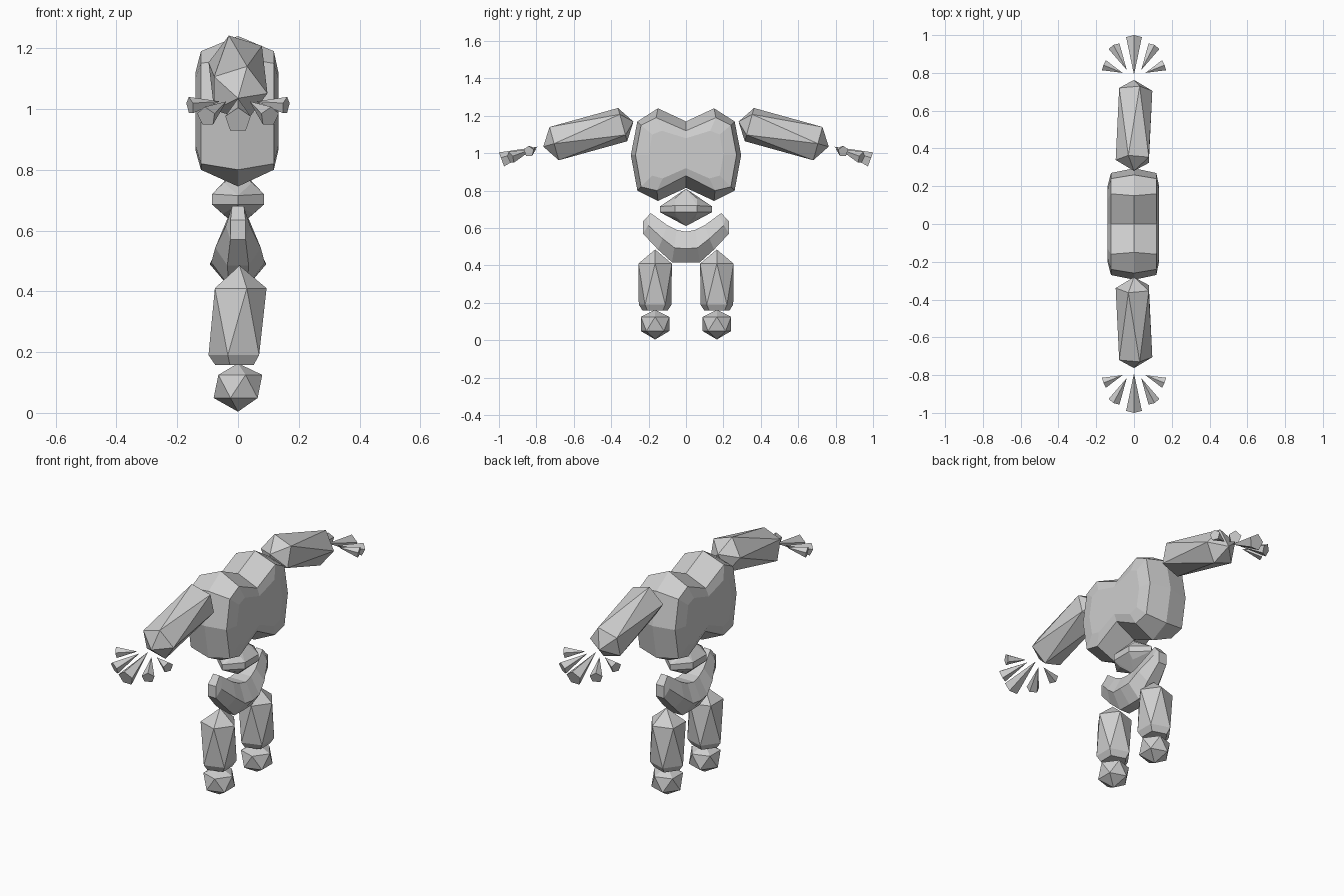
import bpy, bmesh, math
from mathutils import Vector, Matrix

cube = bpy.data.objects.get("Cube")
if cube:
    bpy.data.objects.remove(cube, do_unlink=True)

grey = bpy.data.materials.new("stone grey")
grey.use_nodes = True
COLOUR = (0.62, 0.62, 0.62, 1)
grey.diffuse_color = COLOUR
grey.node_tree.nodes["Principled BSDF"].inputs["Base Color"].default_value = COLOUR


def finish(name, bm):
    bmesh.ops.recalc_face_normals(bm, faces=bm.faces)
    mesh = bpy.data.meshes.new(name)
    bm.to_mesh(mesh)
    bm.free()
    mesh.materials.append(grey)
    obj = bpy.data.objects.new(name, mesh)
    bpy.context.collection.objects.link(obj)
    return obj


def hull(name, points):
    """Faceted convex block around a few points."""
    bm = bmesh.new()
    for p in points:
        bm.verts.new(p)
    bmesh.ops.convex_hull(bm, input=bm.verts)
    bmesh.ops.dissolve_limit(bm, angle_limit=0.01, verts=bm.verts, edges=bm.edges)
    return finish(name, bm)


def loft(name, loops):
    """Skin a row of matching closed loops and cap both ends."""
    bm = bmesh.new()
    rows = [[bm.verts.new(p) for p in loop] for loop in loops]
    n = len(rows[0])
    for a, b in zip(rows, rows[1:]):
        for i in range(n):
            j = (i + 1) % n
            bm.faces.new((a[i], a[j], b[j], b[i]))
    bm.faces.new(rows[0])
    bm.faces.new(rows[-1])
    return finish(name, bm)


def pentagon(radius, z, phase):
    return [Vector((radius * math.cos(math.radians(phase + 72 * i)),
                    radius * math.sin(math.radians(phase + 72 * i)), z)) for i in range(5)]


# Chest: notched outline, widest along the middle, narrowing to each flat side
def chest_loop(x, half):
    ys = half + [(-y, z) for y, z in reversed(half[1:-1])]
    return [(x, y, z) for y, z in ys]


middle = [(0, 1.17), (.15, 1.24), (.26, 1.17), (.295, .99), (.26, .80), (.15, .745), (0, .815)]
edge = [(0, 1.12), (.16, 1.19), (.24, 1.15), (.27, .99), (.24, .82), (.155, .80), (0, .88)]
panel = [(0, 1.08), (.13, 1.12), (.18, 1.10), (.20, .99), (.18, .88), (.125, .865), (0, .92)]
loft("chest", [chest_loop(x, half) for x, half in
               [(-.14, panel), (-.122, edge), (0, middle), (.118, edge), (.133, panel)]])

# Abdomen: faceted lens
pts = [(0, 0, .81), (0, 0, .61)]
for sy in (-1, 1):
    pts += [(0, sy * .14, .715), (0, sy * .14, .685)]
    for sx in (-1, 1):
        pts += [(sx * .085, sy * .06, .72), (sx * .085, sy * .06, .685),
                (sx * .045, sy * .06, .757), (sx * .05, sy * .05, .655)]
hull("abdomen", pts)


# Pelvis: crescent, thick in the middle and slim at the raised tips
def pelvis_loop(s, y_top, z_top, y_low, z_low, w_top, w_mid, w_low):
    y_mid, z_mid = (y_top + y_low) / 2, z_top * .45 + z_low * .55
    return [(-w_top, s * y_top, z_top), (-w_mid, s * y_mid, z_mid), (-w_low, s * y_low, z_low),
            (w_low, s * y_low, z_low), (w_mid, s * y_mid, z_mid), (w_top, s * y_top, z_top)]


sections = [(.19, .68, .23, .635, .02, .022, .025),
            (.175, .67, .23, .57, .022, .04, .025),
            (.10, .615, .15, .485, .04, .075, .035),
            (.05, .59, .075, .417, .045, .088, .03)]
centre = (0, .58, 0, .415, .05, .093, .03)
loft("pelvis", [pelvis_loop(-1, *s) for s in sections] + [pelvis_loop(1, *centre)]
     + [pelvis_loop(1, *s) for s in reversed(sections)])

for side, s in (("right", -1), ("left", 1)):
    # "right" and "left" limbs lie along -y and +y
    hip = Vector((0, s * .165, 0))

    # Leg: long five-sided block, pointed on top
    leg = ([Vector((.005, 0, .485))] + pentagon(.094, .41, 0)
           + pentagon(.092, .19, 36) + pentagon(.07, .158, 36))
    leg = [p - Vector((.005 if p.z < .3 else 0, 0, 0)) for p in leg]
    hull("leg_" + side, [p + hip for p in leg])

    # Foot: twenty-sided ball
    foot = ([Vector((0, 0, .163)), Vector((0, 0, .004))]
            + pentagon(.08, .125, 0) + pentagon(.08, .049, 36))
    hull("foot_" + side, [p + hip for p in foot])

    # Arm: the same block laid outward, sloping down
    arm = ([Vector((0, 0, -.25)), Vector((0, 0, .25))]
           + pentagon(.097, -.19, 36) + pentagon(.097, .19, 0))
    turn = Matrix.Rotation(-s * math.radians(105.5), 3, 'X')
    hull("arm_" + side, [turn @ p + Vector((0, s * .522, 1.102)) for p in arm])

    # Fingers: five-sided spikes fanned out from the wrist
    fan = [(0, .79, 1.035, 0, .985, .963, .044),
           (.038, .815, 1.025, .104, .938, .975, .034),
           (.06, .80, 1.025, .158, .84, 1.01, .03)]
    fan += [(-f[0], f[1], f[2], -f[3]) + f[4:] for f in fan[1:]]
    for i, (x0, y0, z0, x1, y1, z1, r) in enumerate(fan):
        tip, end = Vector((x0, s * y0, z0)), Vector((x1, s * y1, z1))
        axis = (end - tip).normalized()
        across = axis.cross(Vector((0, 0, 1))).normalized()
        up = across.cross(axis)
        ring = [end + across * p.x + up * p.y for p in pentagon(r, 0, 90)]
        hull(f"finger_{side}_{i + 1}", [tip] + ring)
